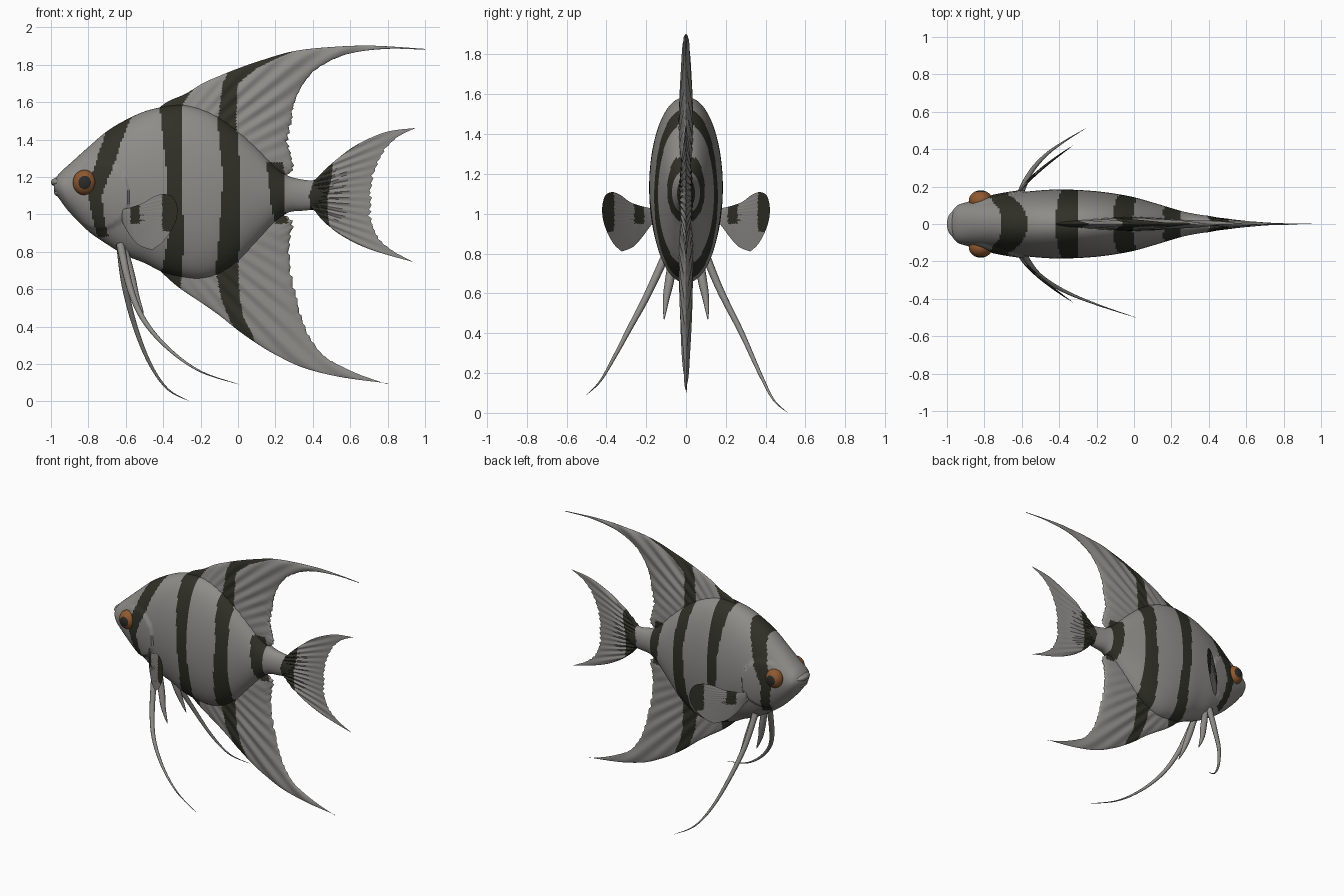
import bpy, bmesh, math, random
from mathutils import Vector, Matrix

if "Cube" in bpy.data.objects:
    bpy.data.objects.remove(bpy.data.objects["Cube"])
rng = random.Random(4)


def material(name, rgb):
    m = bpy.data.materials.new(name)
    m.use_nodes = True
    m.diffuse_color = (*rgb, 1)
    m.node_tree.nodes["Principled BSDF"].inputs["Base Color"].default_value = (*rgb, 1)
    return m


silver = material("silver_grey", (.27, .265, .25))
dark = material("stripe_dark", (.03, .03, .021))
amber = material("eye_amber", (.27, .1, .03))
black = material("pupil_black", (.025, .024, .022))


def spline(pts, t):
    """Catmull-Rom curve through pts, t from 0 to 1."""
    n = len(pts) - 1
    i = min(int(t * n), n - 1)
    f = t * n - i
    a, b, c, d = (Vector(pts[max(0, min(n, k))]) for k in range(i - 1, i + 3))
    return b + (c - a) * (f / 2) + (a * 2 - b * 5 + c * 4 - d) * (f * f / 2) \
        + (b * 3 - a - c * 3 + d) * (f ** 3 / 2)


def finish(bm, name, mats, rule=None):
    bmesh.ops.remove_doubles(bm, verts=bm.verts, dist=1e-5)
    bmesh.ops.recalc_face_normals(bm, faces=bm.faces)
    for f in bm.faces:
        f.smooth = True
        if rule:
            f.material_index = int(rule(f.calc_center_median()))
    me = bpy.data.meshes.new(name)
    bm.to_mesh(me)
    bm.free()
    for m in mats:
        me.materials.append(m)
    me.set_sharp_from_angle(angle=math.radians(50))
    ob = bpy.data.objects.new(name, me)
    bpy.context.collection.objects.link(ob)
    return ob


# Vertical stripes: each row is height, front edge, rear edge
STRIPES = [
    [(.88, -.75, -.69), (.95, -.77, -.71), (1.1, -.8, -.73), (1.25, -.77, -.67),
     (1.4, -.72, -.62), (1.52, -.68, -.57)],
    [(.58, -.4, -.31), (.68, -.41, -.3), (.9, -.37, -.29), (1.2, -.38, -.305),
     (1.4, -.4, -.3), (1.58, -.42, -.3), (1.67, -.33, -.24)],
    [(.28, .05, .1), (.35, 0, .08), (.45, -.05, .03), (.55, -.09, .01), (.7, -.12, 0),
     (.9, -.1, .01), (1.2, -.08, .015), (1.5, -.11, -.01), (1.7, -.08, 0),
     (1.78, -.05, .1), (1.83, 0, .2), (1.88, .2, .32)],
    [(.95, .2, .27), (1.02, .18, .25), (1.2, .16, .25), (1.28, .15, .24)],
    [(.88, .45, .5), (1, .39, .48), (1.1, .38, .48), (1.2, .41, .5), (1.3, .47, .51)],
]


def striped(p):
    for rows in STRIPES:
        for (z0, a0, b0), (z1, a1, b1) in zip(rows, rows[1:]):
            if z0 <= p.z < z1:
                k = (p.z - z0) / (z1 - z0)
                if a0 + (a1 - a0) * k < p.x < b0 + (b1 - b0) * k:
                    return True
    return False


# Body: ellipse sections, each station is x, bottom, top, half width
BODY = [(-.985, 1.13, 1.18, .045), (-.95, 1.075, 1.225, .095), (-.9, 1.01, 1.27, .115),
        (-.8, .91, 1.36, .135), (-.7, .84, 1.445, .155), (-.6, .78, 1.505, .17),
        (-.5, .74, 1.55, .18), (-.4, .69, 1.575, .185), (-.3, .665, 1.585, .182),
        (-.2, .655, 1.565, .175), (-.1, .68, 1.52, .162), (0, .745, 1.45, .143),
        (.1, .85, 1.36, .115), (.2, .96, 1.255, .085), (.27, 1.01, 1.205, .065),
        (.35, 1.02, 1.185, .05), (.42, 1.03, 1.175, .04), (.5, 1.07, 1.13, .02)]
bm = bmesh.new()
rings, RINGS, SEGS = [], 170, 112
for i in range(RINGS + 1):
    x, lo, hi, w = spline(BODY, i / RINGS)
    ring = []
    for j in range(SEGS):
        a = math.tau * j / SEGS
        c = math.cos(a)
        z = (lo + hi) / 2 + (hi - lo) / 2 * math.sin(a)
        y = w * math.copysign(abs(c) ** .92, c)
        # Raised gill cover
        if ((x + .74) / .16) ** 2 + ((z - 1.1) / .18) ** 2 < 1:
            y += math.copysign(.012 * max(0, min(1, (x + .9) / .15)), y)
        ring.append(bm.verts.new((x, y, z)))
    rings.append(ring)
for r0, r1 in zip(rings, rings[1:]):
    for j in range(SEGS):
        k = (j + 1) % SEGS
        bm.faces.new((r0[j], r0[k], r1[k], r1[j]))
bm.faces.new(rings[0])
bm.faces.new(rings[-1])
finish(bm, "body", [silver, dark], striped)


def fin(name, lead, rear, end, thick, pivot, frayed="", bend=lambda x: 0,
        rule=striped, ns=70, nt=110, ripple=.005):
    """Thin rippled fin filling the patch between two edges and an end edge."""
    S, T = [i / ns for i in range(ns + 1)], [i / nt for i in range(nt + 1)]
    L, R, E = [spline(lead, t) for t in T], [spline(rear, t) for t in T], \
        [spline(end, s) for s in S]
    teeth = [rng.uniform(.3, 1) for _ in range(25)]
    bm = bmesh.new()
    sheets = {1: [], -1: []}
    for i, t in enumerate(T):
        rows = {1: [], -1: []}
        for j, s in enumerate(S):
            root = L[0].lerp(R[0], s)
            p = root * (1 - t) + E[j] * t + L[i].lerp(R[i], s) \
                - root * (1 - t) - E[0].lerp(E[-1], s) * t
            if frayed:
                along, across = (t, s) if frayed == "rear" else (s, t)
                k = along * 24
                fade = 1 - t if frayed == "rear" else math.sin(math.pi * s)
                p.x -= .03 * teeth[int(k)] * (k % 1) * across ** 12 * fade
            edge = max(0, math.sin(math.pi * s)) ** .5 * (1 - t ** 6)
            half = thick * (1 - .85 * t) * edge
            ray = math.atan2(p[1] - pivot[1], p[0] - pivot[0])
            wave = ripple * math.sin(ray * 90) * min(1, 3 * t) * edge
            for side in (1, -1):
                rows[side].append(bm.verts.new((p[0], bend(p[0]) + wave + side * half, p[1])))
        for side in (1, -1):
            sheets[side].append(rows[side])
    for side in (1, -1):
        for a, b in zip(sheets[side], sheets[side][1:]):
            for j in range(ns):
                q = (a[j], a[j + 1], b[j + 1], b[j])
                bm.faces.new(q if side < 0 else q[::-1])
    return finish(bm, name, [silver, dark], rule)


# Dorsal, anal and tail fins
fin("dorsal_fin",
    [(-.47, 1.53), (-.38, 1.6), (-.28, 1.645), (-.19, 1.7), (-.1, 1.74), (0, 1.78),
     (.13, 1.825), (.3, 1.873), (.5, 1.895), (.72, 1.902), (1, 1.885)],
    [(.24, 1.2), (.3, 1.24), (.285, 1.32), (.275, 1.4), (.29, 1.5), (.305, 1.6),
     (.36, 1.71), (.45, 1.795), (.6, 1.86), (.8, 1.885), (1, 1.88)],
    [(1, 1.885), (1, 1.88)], .04, (-.7, 1), "rear")
fin("anal_fin",
    [(-.47, .75), (-.36, .645), (-.29, .59), (-.2, .53), (-.1, .46), (0, .38),
     (.1, .31), (.2, .25), (.35, .18), (.55, .13), (.8, .097)],
    [(.24, 1), (.3, .96), (.28, .85), (.285, .72), (.315, .57), (.34, .46),
     (.39, .34), (.46, .245), (.55, .19), (.66, .14), (.8, .092)],
    [(.8, .097), (.8, .092)], .04, (-.7, 1.25), "rear")
fin("tail_fin",
    [(.32, 1.18), (.41, 1.185), (.5, 1.27), (.6, 1.35), (.7, 1.405), (.81, 1.445), (.95, 1.462)],
    [(.32, 1.025), (.41, 1.02), (.5, .925), (.6, .86), (.7, .815), (.81, .78), (.94, .745)],
    [(.95, 1.462), (.85, 1.41), (.78, 1.33), (.74, 1.24), (.72, 1.14), (.715, 1.04),
     (.72, .95), (.76, .87), (.83, .805), (.94, .745)],
    .045, (.1, 1.1), "end")


# Pectoral fins, spread outwards, with a root spot and a dark tip
def pectoral_spots(p):
    return (p.x > -.405 and p.z > .91) or (-.575 < p.x < -.525 and .95 < p.z < 1.05)


for label, side in (("left", 1), ("right", -1)):
    fin(label + "_pectoral_fin",
        [(-.62, 1.025), (-.52, 1.055), (-.45, 1.095), (-.4, 1.11)],
        [(-.62, .96), (-.58, .89), (-.53, .835), (-.46, .81)],
        [(-.4, 1.11), (-.35, 1.095), (-.325, 1.04), (-.33, .97), (-.365, .9),
         (-.41, .845), (-.46, .81)],
        .012, (-.7, 1), rule=pectoral_spots, ns=40, nt=40, ripple=.002,
        bend=lambda x: side * (.155 + .265 * max(0, (x + .62) / .295) ** .75))


# Ventral feelers and short ventral fins: tapered tubes
def tube(name, pts, radius, taper):
    cu = bpy.data.curves.new(name, "CURVE")
    cu.dimensions = "3D"
    cu.bevel_depth = radius
    cu.bevel_resolution = 3
    cu.use_fill_caps = True
    sp = cu.splines.new("POLY")
    n = 40
    sp.points.add(n)
    for i, pt in enumerate(sp.points):
        pt.co = (*spline(pts, i / n), 1)
        pt.radius = taper(i / n)
    sp.use_smooth = True
    cu.materials.append(silver)
    bpy.context.collection.objects.link(bpy.data.objects.new(name, cu))


def whip(t):
    return 1.02 - t


tube("left_feeler", [(-.63, .08, .84), (-.605, .17, .62), (-.55, .28, .4),
                     (-.47, .37, .2), (-.375, .44, .065), (-.26, .51, .002)], .022, whip)
tube("right_feeler", [(-.63, -.08, .84), (-.575, -.19, .6), (-.5, -.28, .43), (-.37, -.36, .28),
                      (-.2, -.43, .16), (.01, -.5, .09)], .022, whip)
for label, side in (("left", 1), ("right", -1)):
    tube(label + "_ventral_fin",
         [(-.61, side * .06, .82), (-.575, side * .08, .68), (-.545, side * .1, .57),
          (-.505, side * .11, .47)], .022, lambda t: .06 + math.sin(math.pi * (.3 + .7 * t)))


# Eyes and lips
def ball(name, loc, size, mats, rule=None):
    bm = bmesh.new()
    bmesh.ops.create_uvsphere(bm, u_segments=36, v_segments=28, radius=1,
                              matrix=Matrix.Rotation(math.pi / 2, 4, "X"))
    ob = finish(bm, name, mats, rule)
    ob.location, ob.scale = loc, size


for label, side in (("left", 1), ("right", -1)):
    ball(label + "_eye", (-.82, side * .125, 1.17), (.063, .055, .068), [amber, black],
         lambda p: math.hypot(p.x, p.z) < .52)
ball("upper_lip", (-.958, 0, 1.172), (.042, .07, .026), [silver])
ball("lower_lip", (-.948, 0, 1.117), (.036, .062, .024), [silver])
